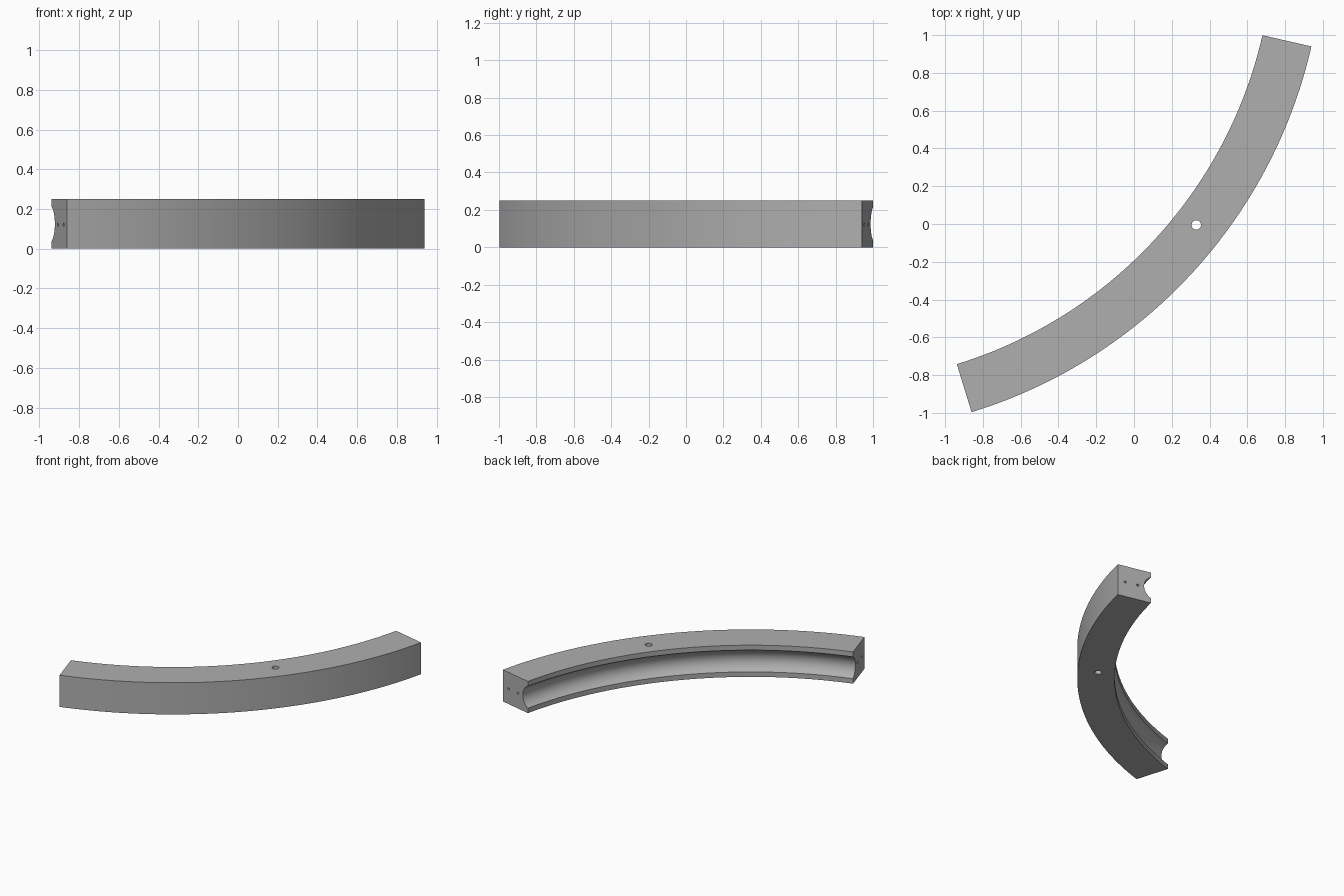
import bpy, bmesh, math
from mathutils import Vector, Matrix

if "Cube" in bpy.data.objects:
    bpy.data.objects.remove(bpy.data.objects["Cube"])

# Ring segment dimensions
CENTRE = Vector((-1.637, 1.53, 0))
R_IN, R_OUT, HEIGHT = 2.377, 2.643, 0.25
MID_ANGLE, SPAN, STEPS = math.radians(-42.9), math.radians(60), 48
GROOVE_HALF, GROOVE_DEPTH = 0.086, 0.055

grey = bpy.data.materials.new("plain grey")
grey.use_nodes = True
colour = (0.43, 0.43, 0.43, 1)
grey.diffuse_color = colour
grey.node_tree.nodes["Principled BSDF"].inputs["Base Color"].default_value = colour


def polar(radius, angle, z):
    return CENTRE + Vector((radius * math.cos(angle), radius * math.sin(angle), z))


def make_object(name, bm):
    bmesh.ops.recalc_face_normals(bm, faces=bm.faces)
    mesh = bpy.data.meshes.new(name)
    bm.to_mesh(mesh)
    bm.free()
    mesh.materials.append(grey)
    obj = bpy.data.objects.new(name, mesh)
    bpy.context.collection.objects.link(obj)
    return obj


# Cross-section: a rectangle with a round groove in its inner side
groove_r = (GROOVE_HALF ** 2 + GROOVE_DEPTH ** 2) / (2 * GROOVE_DEPTH)
half_arc = math.asin(GROOVE_HALF / groove_r)
profile = [(R_IN, HEIGHT), (R_OUT, HEIGHT), (R_OUT, 0), (R_IN, 0)]
for i in range(17):
    a = half_arc * (i / 8 - 1)
    profile.append((R_IN + GROOVE_DEPTH - groove_r * (1 - math.cos(a)),
                    HEIGHT / 2 + groove_r * math.sin(a)))

# Sweep the section around the ring centre
bm = bmesh.new()
rings = []
for s in range(STEPS + 1):
    angle = MID_ANGLE + SPAN * (s / STEPS - 0.5)
    rings.append([bm.verts.new(polar(r, angle, z)) for r, z in profile])
n = len(profile)
for a, b in zip(rings, rings[1:]):
    for i in range(n):
        j = (i + 1) % n
        bm.faces.new((a[i], a[j], b[j], b[i]))
bm.faces.new(rings[0])
bm.faces.new(rings[-1])
segment = make_object("curved_rail_segment", bm)


def drill(location, axis, radius, length):
    """Cut a round hole centred on a point along an axis."""
    cut = bmesh.new()
    turn = axis.to_track_quat("Z", "Y").to_matrix().to_4x4()
    bmesh.ops.create_cone(cut, cap_ends=True, segments=24, radius1=radius,
                          radius2=radius, depth=length,
                          matrix=Matrix.Translation(location) @ turn)
    cutter = make_object("hole_cutter", cut)
    cutter.hide_render = True
    mod = segment.modifiers.new("hole", "BOOLEAN")
    mod.object, mod.operation, mod.solver = cutter, "DIFFERENCE", "EXACT"
    bpy.context.view_layer.objects.active = segment
    bpy.ops.object.modifier_apply(modifier=mod.name)
    bpy.data.objects.remove(cutter)


# Vertical through hole
drill(Vector((0.33, -0.005, HEIGHT / 2)), Vector((0, 0, 1)), 0.025, 1)

# Pairs of pin holes in both end faces
for side in (-1, 1):
    angle = MID_ANGLE + side * SPAN / 2
    tangent = Vector((-math.sin(angle), math.cos(angle), 0))
    for radius in (2.483, 2.583):
        drill(polar(radius, angle, 0.12), tangent, 0.009, 0.12)

# Smooth curved sides with crisp edges
bpy.ops.object.select_all(action="DESELECT")
segment.select_set(True)
bpy.context.view_layer.objects.active = segment
bpy.ops.object.shade_smooth_by_angle(angle=math.radians(30))
